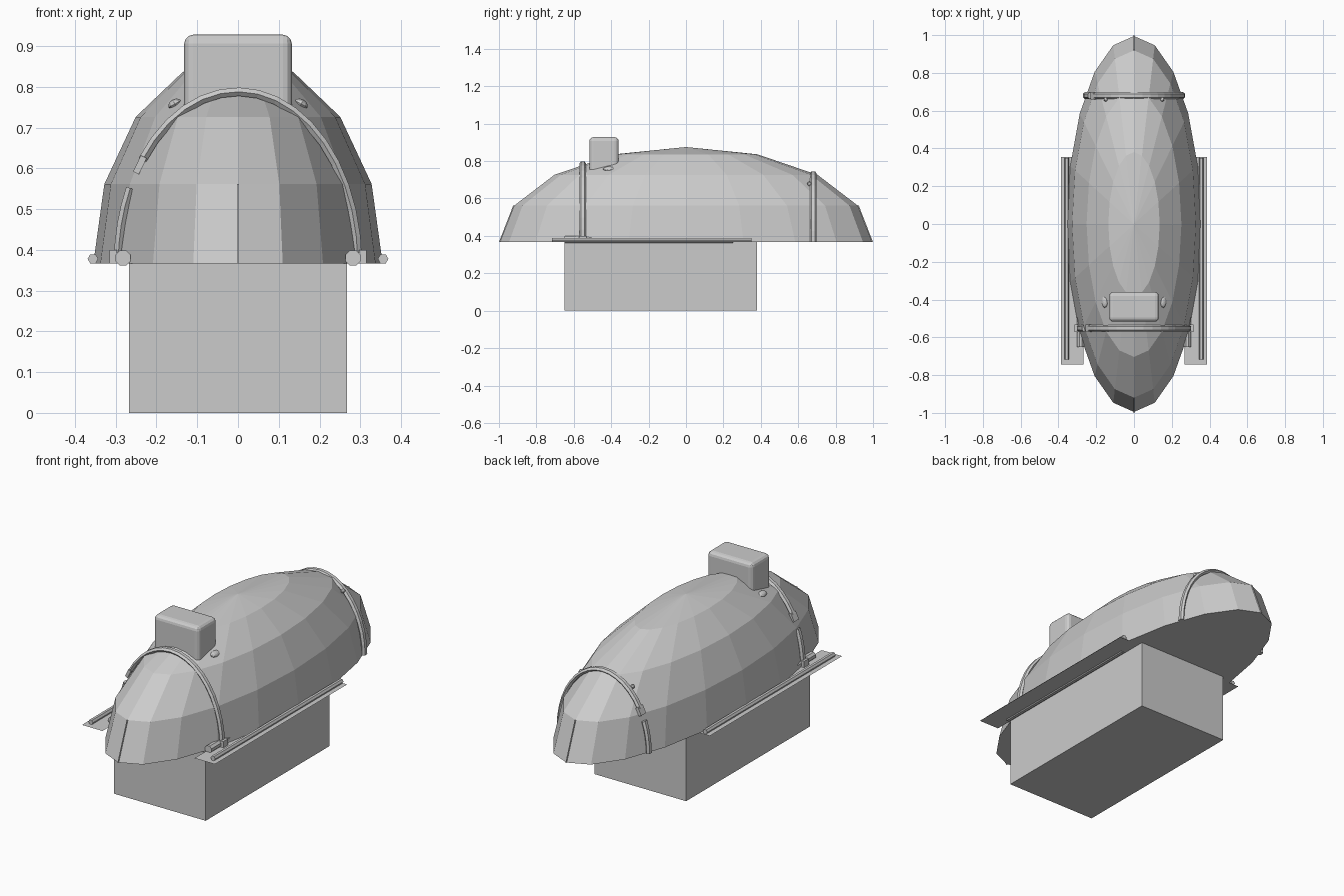
import bpy, bmesh, math
from mathutils import Matrix, Vector

if "Cube" in bpy.data.objects:
    bpy.data.objects.remove(bpy.data.objects["Cube"])

grey = bpy.data.materials.new("plain grey")
grey.diffuse_color = (0.6, 0.6, 0.6, 1)
grey.use_nodes = True
grey.node_tree.nodes["Principled BSDF"].inputs["Base Color"].default_value = grey.diffuse_color
BASE = 0.367                      # height of the shell's flat underside
RX, RY, RZ = 0.355, 0.995, 0.508  # shell radii


def finish(name, bm):
    bmesh.ops.recalc_face_normals(bm, faces=bm.faces[:])
    mesh = bpy.data.meshes.new(name)
    bm.to_mesh(mesh)
    bm.free()
    mesh.materials.append(grey)
    ob = bpy.data.objects.new(name, mesh)
    bpy.context.collection.objects.link(ob)
    return ob


def box(name, lo, hi, bevel=0, rot=0):
    bm = bmesh.new()
    bmesh.ops.create_cube(bm, size=1)
    size = [h - l for l, h in zip(lo, hi)]
    mid = Vector([(h + l) / 2 for l, h in zip(lo, hi)])
    bmesh.ops.scale(bm, vec=size, verts=bm.verts)
    if bevel:
        bmesh.ops.bevel(bm, geom=bm.edges[:], offset=bevel, segments=3,
                        profile=0.5, affect='EDGES')
    bmesh.ops.transform(bm, verts=bm.verts,
                        matrix=Matrix.Translation(mid) @ Matrix.Rotation(rot, 4, 'Y'))
    return finish(name, bm)


def rod(name, x, z, r, y0, y1, sides):
    bm = bmesh.new()
    m = Matrix.Translation((x, (y0 + y1) / 2, z)) @ Matrix.Rotation(math.pi / 2, 4, 'X')
    m = m @ Matrix.Rotation(math.pi / sides, 4, 'Z')
    bmesh.ops.create_cone(bm, cap_ends=True, segments=sides, radius1=r, radius2=r,
                          depth=y1 - y0, matrix=m)
    return finish(name, bm)


def arch(name, y, a, h, start, end, steps):
    # hexagonal strap swept along part of an ellipse over the shell
    bm = bmesh.new()
    rings = []
    for i in range(steps + 1):
        t = math.radians(start + (end - start) * i / steps)
        c = Vector((a * math.cos(t), y, BASE + h * math.sin(t)))
        n = Vector((h * math.cos(t), 0, a * math.sin(t))).normalized()
        rings.append([bm.verts.new(c + n * (0.012 * math.sin(k * math.pi / 3))
                                   + Vector((0, 0.018 * math.cos(k * math.pi / 3), 0)))
                      for k in range(6)])
    for r0, r1 in zip(rings, rings[1:]):
        for k in range(6):
            j = (k + 1) % 6
            bm.faces.new((r0[k], r0[j], r1[j], r1[k]))
    bm.faces.new(rings[0])
    bm.faces.new(rings[-1])
    return finish(name, bm)


def nub(name, loc, size, tilt):
    bm = bmesh.new()
    m = (Matrix.Translation(loc) @ Matrix.Rotation(tilt, 4, 'Y')
         @ Matrix.Diagonal((*size, 1)))
    bmesh.ops.create_uvsphere(bm, u_segments=10, v_segments=6, radius=1, matrix=m)
    return finish(name, bm)


# faceted half-ellipsoid shell with closed underside
bm = bmesh.new()
bmesh.ops.create_uvsphere(bm, u_segments=20, v_segments=8, radius=1)
cut = bmesh.ops.bisect_plane(bm, geom=bm.verts[:] + bm.edges[:] + bm.faces[:], dist=1e-4,
                             plane_co=(0, 0, 0), plane_no=(0, 0, 1), clear_inner=True)
rim = [e for e in bm.edges if all(abs(v.co.z) < 1e-3 for v in e.verts)]
bmesh.ops.contextual_create(bm, geom=rim)
bmesh.ops.transform(bm, verts=bm.verts, matrix=Matrix.Translation((0, 0, BASE))
                    @ Matrix.Diagonal((RX, RY, RZ, 1)))
finish("shell", bm)

# plinth and top housing
box("plinth", (-0.267, -0.65, 0), (0.267, 0.38, BASE))
box("top_housing", (-0.132, -0.517, 0.70), (0.132, -0.36, 0.928), bevel=0.022)

# thin seams at both ends of the shell
for name, s in (("front_seam", -1), ("rear_seam", 1)):
    bm = bmesh.new()
    pts = []
    for ang in (0, math.pi / 8):
        for out in (-0.003, 0.005):
            pts.append((s * (RY * math.cos(ang) + out), BASE + RZ * math.sin(ang)))
    order = [pts[i] for i in (0, 1, 3, 2)]
    sides = [[bm.verts.new((x, y, z)) for y, z in order] for x in (-0.002, 0.002)]
    for f in sides:
        bm.faces.new(f)
    for k in range(4):
        j = (k + 1) % 4
        bm.faces.new((sides[0][k], sides[0][j], sides[1][j], sides[1][k]))
    finish(name, bm)

# straps over the shell, each with a break and buckle on the left
for name, y, a, h in (("front", -0.552, 0.294, 0.421), ("rear", 0.68, 0.260, 0.368)):
    arch(name + "_strap", y, a, h, 0, 143, 16)
    arch(name + "_strap_end", y, a, h, 154, 180, 4)
    t = math.radians(145)
    x, z = a * math.cos(t), BASE + h * math.sin(t)
    box(name + "_buckle", (x - 0.008, y - 0.02, z - 0.022),
        (x + 0.008, y + 0.02, z + 0.022), rot=0.45)

for side, s in (("left", -1), ("right", 1)):
    # thin side plate with a slim rail, and a thicker bar half inside the shell
    bm = bmesh.new()
    bm.faces.new([bm.verts.new((s * x, y, BASE - 0.001)) for x, y in
                  ((0.268, -0.745), (0.387, -0.745), (0.387, 0.355), (0.268, 0.355))])
    finish(side + "_plate", bm)
    rod(side + "_rail", s * 0.356, 0.378, 0.013, -0.717, 0.35, 6)
    rod(side + "_bar", s * 0.282, 0.38, 0.02, -0.65, 0.25, 8)
    # strap feet
    box(side + "_strap_foot", (s * 0.306 - 0.009, -0.572, BASE),
        (s * 0.306 + 0.009, -0.532, 0.40))
    # small bumps beside the housing and before the rear strap
    nub(side + "_front_bump", (s * 0.155, -0.412, 0.758), (0.018, 0.032, 0.012), s * 0.5)
    nub(side + "_rear_bump", (s * 0.15, 0.66, 0.678), (0.010, 0.012, 0.012), s * 0.5)
